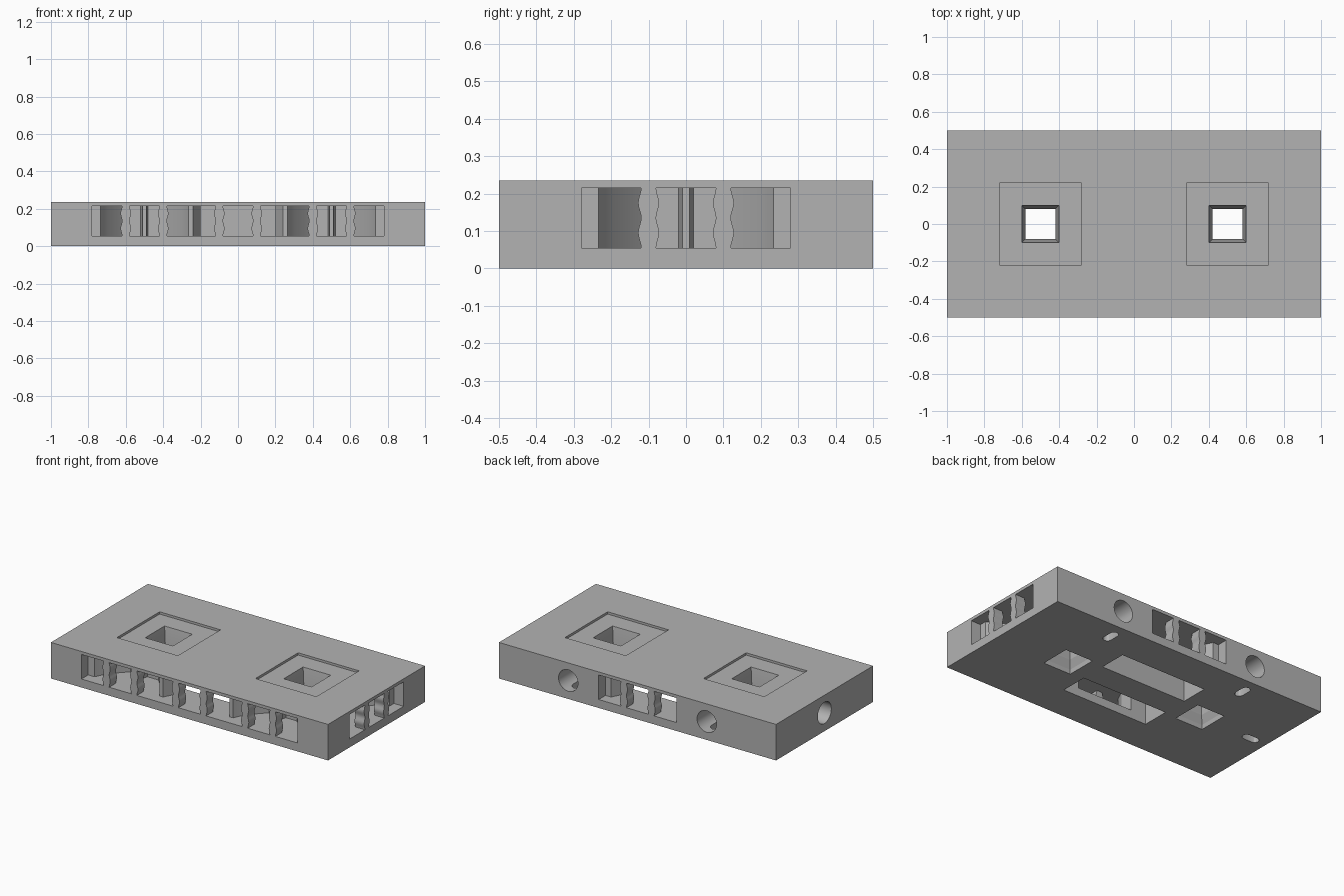
import bpy, bmesh, math
from mathutils import Matrix, Vector

cube = bpy.data.objects.get("Cube")
if cube:
    bpy.data.objects.remove(cube, do_unlink=True)

HEIGHT = 0.235
LOW, HIGH = 0.055, 0.215       # floor and ceiling of the inner chambers
LIP = 0.07                     # thickness of the windowed outer wall

grey = bpy.data.materials.new("plain grey")
grey.use_nodes = True
colour = (0.45, 0.45, 0.45, 1)
grey.diffuse_color = colour
grey.node_tree.nodes["Principled BSDF"].inputs["Base Color"].default_value = colour


def loft(name, rings, matrix=Matrix()):
    """Closed solid through rings with equal point counts."""
    bm = bmesh.new()
    loops = [[bm.verts.new(matrix @ Vector(p)) for p in ring] for ring in rings]
    for a, b in zip(loops, loops[1:]):
        for i in range(len(a)):
            j = (i + 1) % len(a)
            bm.faces.new((a[i], a[j], b[j], b[i]))
    bm.faces.new(loops[0])
    bm.faces.new(loops[-1])
    bmesh.ops.recalc_face_normals(bm, faces=bm.faces)
    mesh = bpy.data.meshes.new(name)
    bm.to_mesh(mesh)
    bm.free()
    mesh.materials.append(grey)
    obj = bpy.data.objects.new(name, mesh)
    bpy.context.collection.objects.link(obj)
    return obj


def rect(x0, x1, y0, y1):
    return [(x0, y0), (x1, y0), (x1, y1), (x0, y1)]


def prism(name, plan, z0, z1, matrix=Matrix()):
    return loft(name, [[(x, y, z) for x, y in plan] for z in (z0, z1)], matrix)


def side(x, y, degrees):
    """Frame with u along a side wall and v pointing into the block."""
    return Matrix.Translation((x, y, 0)) @ Matrix.Rotation(math.radians(degrees), 4, "Z")


def cut(cutter):
    mod = block.modifiers.new("cut", "BOOLEAN")
    mod.operation = "DIFFERENCE"
    mod.solver = "EXACT"
    mod.object = cutter
    bpy.context.view_layer.objects.active = block
    bpy.ops.object.modifier_apply(modifier=mod.name)
    bpy.data.objects.remove(cutter, do_unlink=True)


def window(u0, u1, wavy0, wavy1, frame):
    """Opening whose pillar edges are gently scalloped."""
    steps = 16

    def edge(u, inward, wavy):
        pts = []
        for i in range(steps + 1):
            wave = 0.004 * (1 - math.cos(4 * math.pi * i / steps)) if wavy else 0
            pts.append((u + inward * wave, LOW + (HIGH - LOW) * i / steps))
        return pts
    outline = edge(u0, 1, wavy0) + edge(u1, -1, wavy1)[::-1]
    cut(loft("window_cutter", [[(u, v, z) for u, z in outline] for v in (-0.02, LIP)], frame))


def three_windows(frame, open_left=False, open_right=False):
    window(-0.38 if open_left else -0.28, -0.12, open_left, True, frame)
    window(-0.08, 0.08, True, True, frame)
    window(0.12, 0.38 if open_right else 0.28, True, open_right, frame)


def chamber(half, frame):
    """Mirrored chamber plan behind a group of windows."""
    plan = half + [(-u, v) for u, v in reversed(half)]
    cut(prism("chamber_cutter", plan, LOW, HIGH, frame))


block = prism("base_block", rect(-1, 1, -0.5, 0.5), 0, HEIGHT)

# Chambers: pods narrow inwards to a small ridge, passages lead to the wells
pod = [(0.235, LIP - 0.001), (0.195, 0.15), (0.1, 0.25), (0.02, 0.25), (0.01, 0.2)]
passage = [(0.24, LIP - 0.001), (0.2, 0.15), (0.2, 0.26)]
front, back, right = side(0, -0.5, 0), side(0, 0.5, 180), side(1, 0, 90)
for frame in (side(-0.5, -0.5, 0), side(0.5, -0.5, 0), right):
    chamber(pod, frame)
for frame in (front, back):
    chamber(passage, frame)
    cut(prism("well_cutter", rect(-0.31, 0.31, 0.235, 0.415), -0.02, HIGH, frame))

# Window rows on the front, right and back
three_windows(front, True, True)
three_windows(right)
three_windows(back)
for s in (-1, 1):
    for c in (0.5, 0.7):
        inner = s * c - 0.08, s * c + 0.08
        window(*inner, c == 0.5 or s > 0, c == 0.5 or s < 0, front)

# Round sockets with a drain slot beneath each
for frame in (side(-0.5, 0.5, 180), side(0.5, 0.5, 180), side(-1, 0, -90)):
    ring = [(0.07 * math.cos(a), 0.12 + 0.07 * math.sin(a))
            for a in (2 * math.pi * i / 32 for i in range(32))]
    cut(loft("socket_cutter", [[(u, v, z) for u, z in ring] for v in (-0.02, 0.2)], frame))
    slot = []
    for i in range(14):
        a = math.pi * (i % 7) / 6 + (math.pi if i > 6 else 0)
        centre = 0.145 if i < 7 else 0.085
        slot.append((0.027 * math.cos(a), centre + 0.027 * math.sin(a)))
    cut(prism("drain_cutter", slot, -0.02, 0.1, frame))

# Shallow square recesses with waisted square holes through the block
for x in (-0.5, 0.5):
    cut(prism("recess_cutter", rect(x - 0.22, x + 0.22, -0.22, 0.22), 0.22, 0.3))
    rings = []
    for h, z in ((0.1, -0.02), (0.1, 0.03), (0.08, 0.08), (0.08, 0.1), (0.1, 0.22), (0.1, 0.3)):
        rings.append([(px, py, z) for px, py in rect(x - h, x + h, -h, h)])
    cut(loft("hole_cutter", rings))

bpy.ops.object.select_all(action="DESELECT")
block.select_set(True)
bpy.context.view_layer.objects.active = block
bpy.ops.object.shade_smooth_by_angle(angle=math.radians(20))
